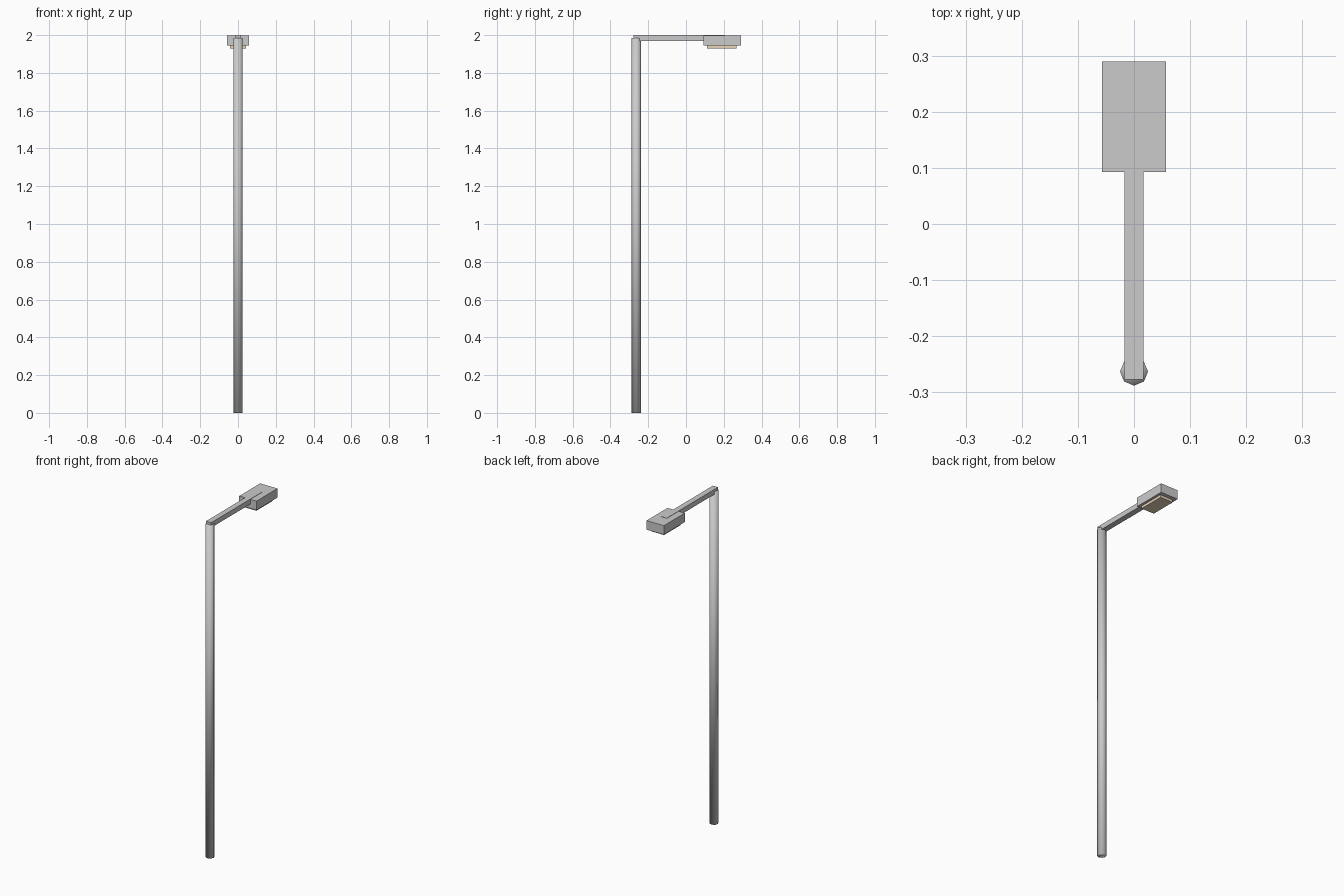
import bpy, math

if "Cube" in bpy.data.objects:
    bpy.data.objects.remove(bpy.data.objects["Cube"])


def box(name, x, y, z):
    """Box spanning the given (min, max) ranges."""
    bpy.ops.mesh.primitive_cube_add(size=1, location=[(a + b) / 2 for a, b in (x, y, z)])
    ob = bpy.context.object
    ob.name = name
    ob.scale = [b - a for a, b in (x, y, z)]
    bpy.ops.object.transform_apply(location=False, rotation=False, scale=True)
    return ob


# Eight-sided pole, smooth all over including the rims
POLE_H = 1.985
bpy.ops.mesh.primitive_cylinder_add(vertices=8, radius=0.025, depth=POLE_H,
                                    location=(0, -0.263, POLE_H / 2))
bpy.context.object.name = "pole"
bpy.ops.object.shade_smooth()

# Horizontal arm, running into the lamp housing
box("arm", (-0.017, 0.017), (-0.277, 0.205), (1.97, 2.0))

# Lamp housing, just below the arm's top face
box("lamp_housing", (-0.057, 0.057), (0.093, 0.29), (1.944, 1.998))

# Warm lens under the housing
lens = box("lamp_lens", (-0.042, 0.042), (0.112, 0.267), (1.929, 1.95))
mat = bpy.data.materials.new("warm_lens")
mat.diffuse_color = (0.8, 0.68, 0.48, 1)
mat.use_nodes = True
mat.node_tree.nodes["Principled BSDF"].inputs["Base Color"].default_value = mat.diffuse_color
lens.data.materials.append(mat)
